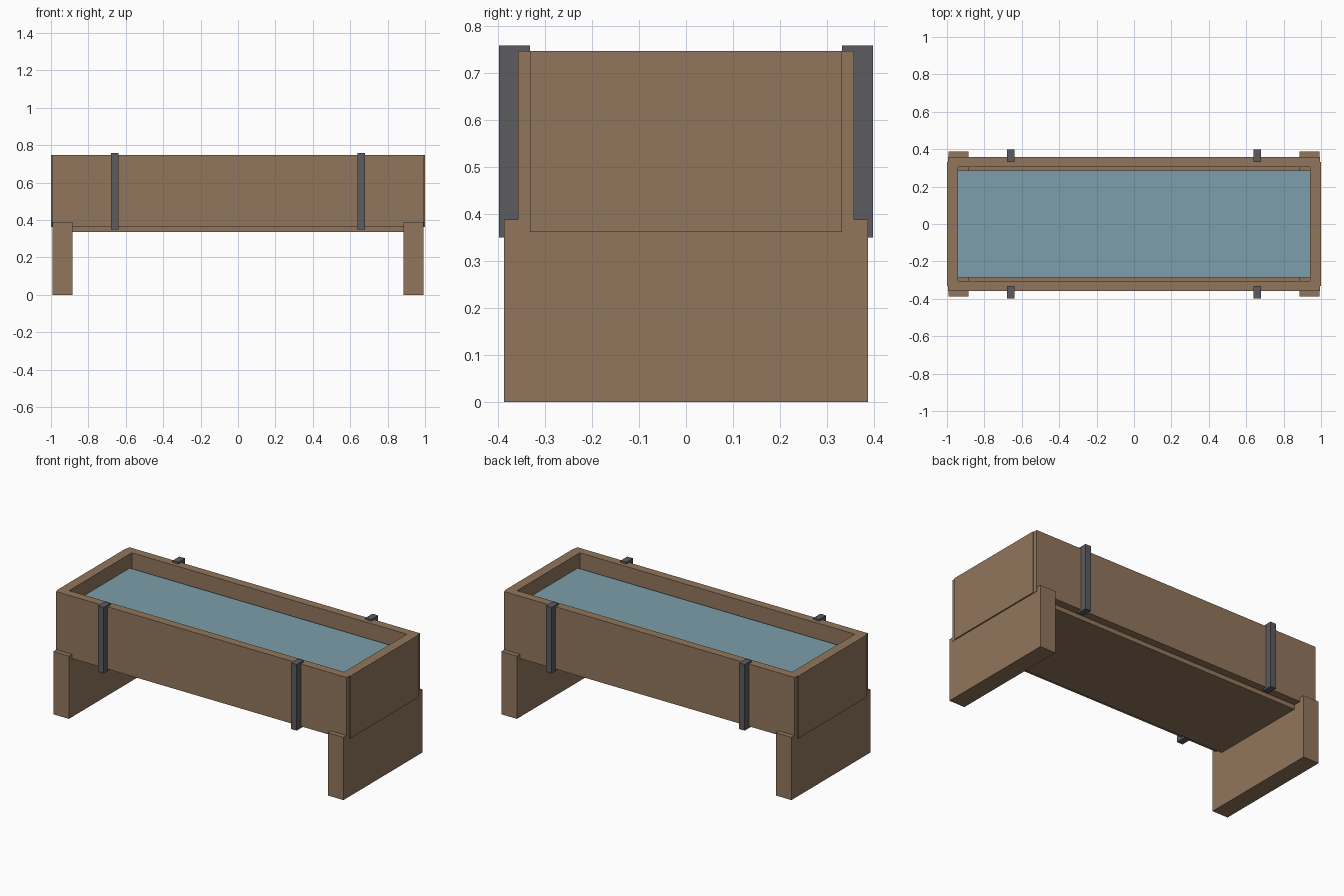
import bpy

cube = bpy.data.objects.get("Cube")
if cube:
    bpy.data.objects.remove(cube, do_unlink=True)


def material(name, rgb):
    mat = bpy.data.materials.new(name)
    mat.use_nodes = True
    mat.diffuse_color = (*rgb, 1)
    mat.node_tree.nodes["Principled BSDF"].inputs["Base Color"].default_value = (*rgb, 1)
    return mat


wood = material("brown wood", (0.287, 0.181, 0.107))
iron = material("dark iron", (0.107, 0.107, 0.115))
blue = material("water blue", (0.205, 0.342, 0.407))


def box(name, mat, xs, ys, zs):
    """Axis-aligned box from its (low, high) limits."""
    spans = (xs, ys, zs)
    bpy.ops.mesh.primitive_cube_add(size=1, location=[(a + b) / 2 for a, b in spans])
    obj = bpy.context.object
    obj.name = name
    obj.scale = [abs(b - a) for a, b in spans]
    bpy.ops.object.transform_apply(location=False, rotation=False, scale=True)
    obj.data.materials.append(mat)
    return obj


def span(side, low, high):
    """Limits on the chosen side of the centre."""
    return tuple(sorted((side * low, side * high)))


WALL_BOTTOM, WALL_TOP = 0.362, 0.747

# Floor board and water surface
box("floor_board", wood, (-0.94, 0.94), (-0.31, 0.31), (0.335, 0.365))
box("water", blue, (-0.94, 0.94), (-0.286, 0.286), (0.65, 0.66))

# End walls, standing slightly proud, and the broad legs under them
for side, label in ((1, "left"), (-1, "right")):
    box(label + "_end_wall", wood, span(side, 0.94, 1.0), (-0.332, 0.332),
        (WALL_BOTTOM, WALL_TOP))
    box(label + "_leg", wood, span(side, 0.885, 0.992), (-0.387, 0.387), (0, 0.388))

# Long walls with two iron brackets each
for side, label in ((-1, "front"), (1, "back")):
    box(label + "_wall", wood, (-0.994, 0.994), span(side, 0.306, 0.358),
        (WALL_BOTTOM, WALL_TOP))
    for end, end_label in ((1, "left"), (-1, "right")):
        box(f"{label}_{end_label}_bracket", iron, span(end, 0.64, 0.68),
            span(side, 0.332, 0.398), (0.35, 0.758))
